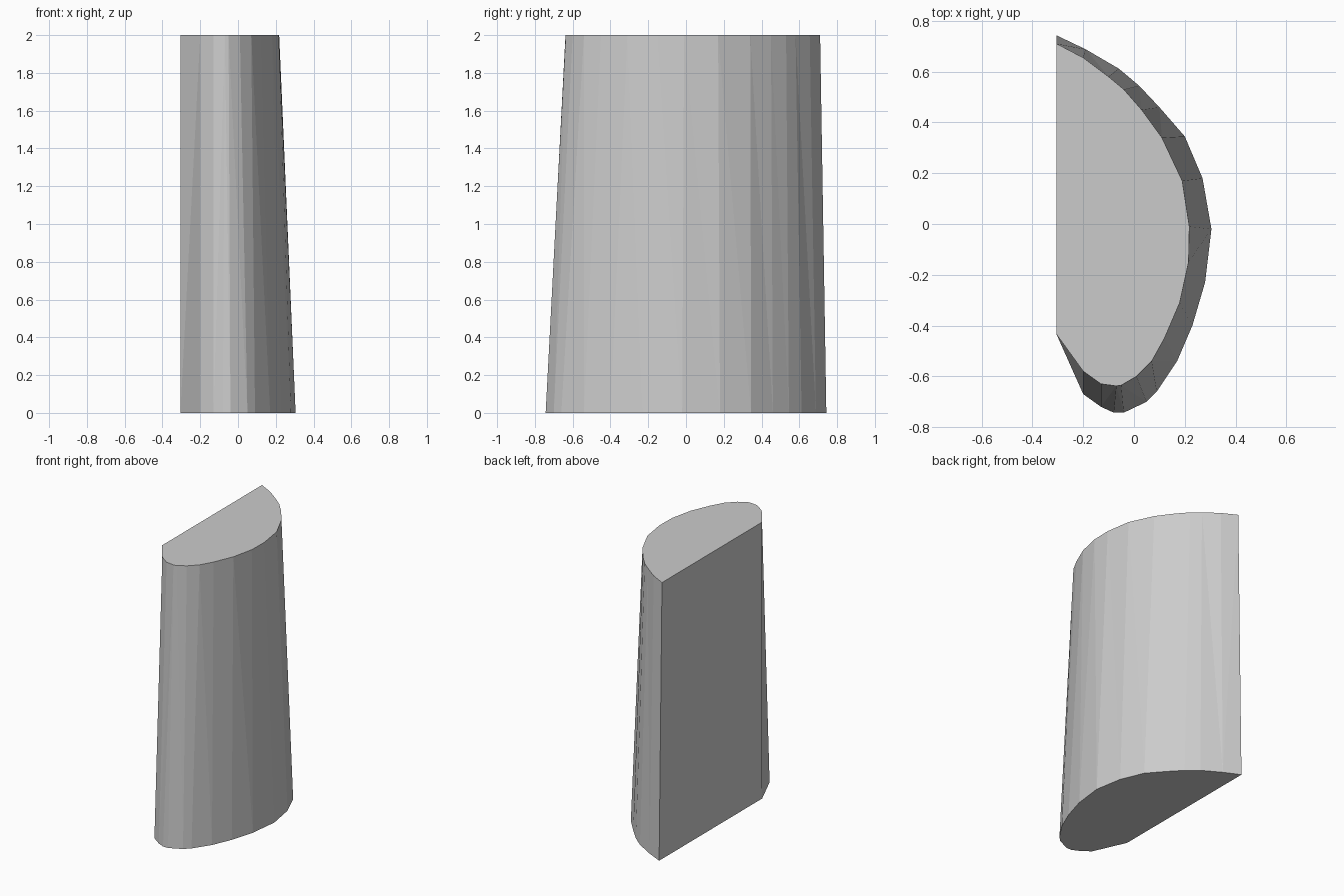
import bpy, bmesh

if "Cube" in bpy.data.objects:
    bpy.data.objects.remove(bpy.data.objects["Cube"])

# Matching base and top outlines (x, y), going round from the flat side's back corner
BASE = [(-.305, .743), (-.19, .688), (-.06, .612), (.02, .545), (.10, .46),
        (.20, .345), (.27, .18), (.305, -.02), (.28, -.23), (.23, -.40),
        (.17, -.54), (.09, -.66), (.05, -.70), (-.04, -.743), (-.08, -.743),
        (-.13, -.72), (-.20, -.67), (-.305, -.435)]
TOP = [(-.305, .71), (-.20, .655), (-.10, .58), (-.04, .53), (.03, .45),
       (.11, .34), (.19, .17), (.218, -.01), (.215, -.15), (.18, -.31),
       (.12, -.45), (.07, -.54), (.01, -.60), (-.05, -.635), (-.07, -.638),
       (-.13, -.63), (-.20, -.58), (-.305, -.435)]


def loft(name, lower, upper, height):
    bm = bmesh.new()
    a = [bm.verts.new((x, y, 0)) for x, y in lower]
    b = [bm.verts.new((x, y, height)) for x, y in upper]
    n = len(a)
    # Curved wall, triangulated where the taper twists the quads
    walls = [bm.faces.new((a[i], a[(i + 1) % n], b[(i + 1) % n], b[i]))
             for i in range(n)]
    bmesh.ops.triangulate(bm, faces=walls[:-1])
    # Flat caps
    bm.faces.new(a)
    bm.faces.new(b)
    bmesh.ops.recalc_face_normals(bm, faces=bm.faces[:])
    mesh = bpy.data.meshes.new(name)
    bm.to_mesh(mesh)
    bm.free()
    obj = bpy.data.objects.new(name, mesh)
    bpy.context.collection.objects.link(obj)
    return obj


# Tapered half-oval column with one flat side
loft("tapered_column", BASE, TOP, 2.0)
